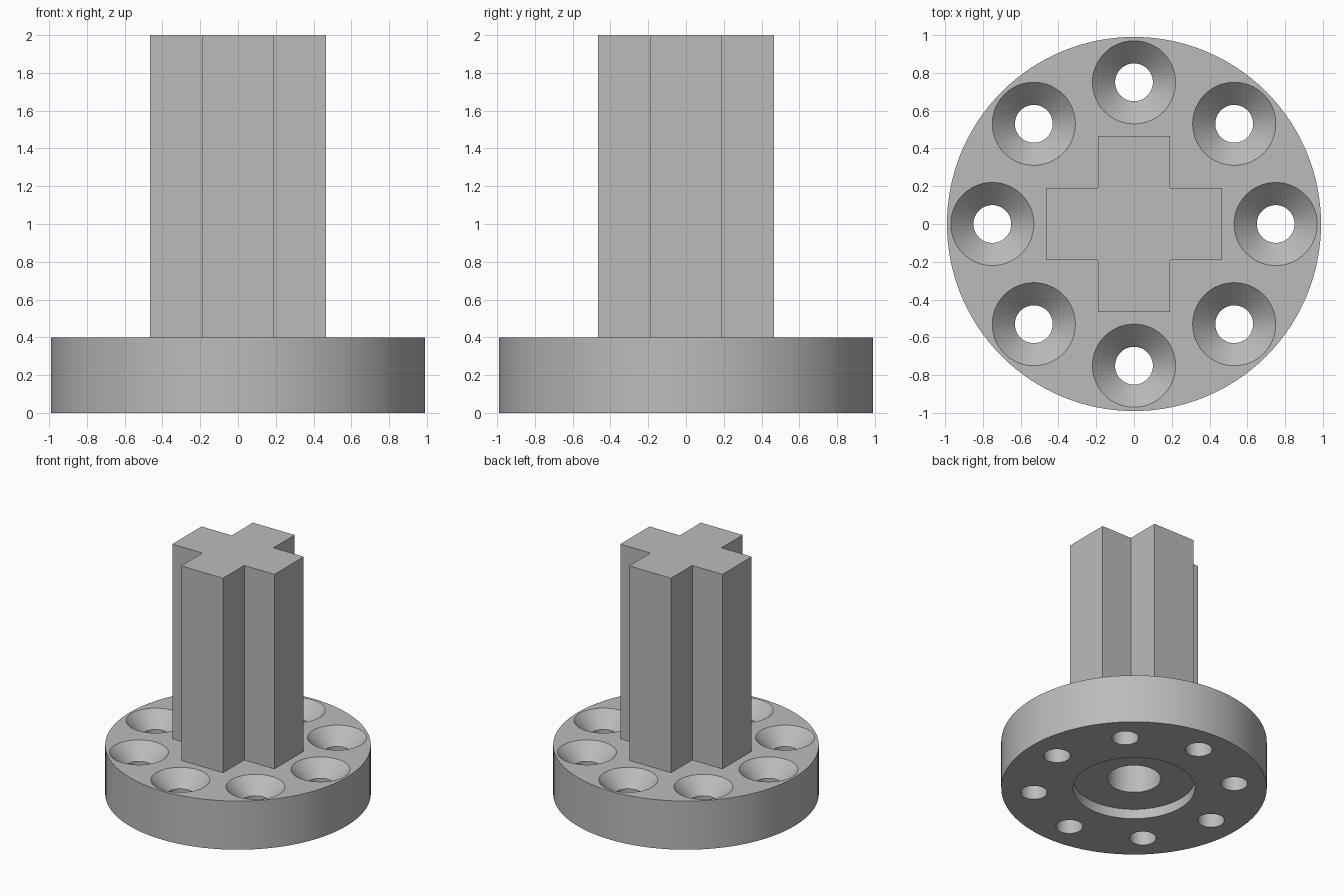
import bpy, bmesh, math
from mathutils import Matrix

cube = bpy.data.objects.get("Cube")
if cube:
    bpy.data.objects.remove(cube)

DISC_R, DISC_H, TOP = 0.99, 0.4, 2.0
ARM, HALF = 0.465, 0.19
HOLES, HOLE_RING = 8, 0.75

grey = bpy.data.materials.new("plain_grey")
grey.use_nodes = True
colour = (0.5, 0.5, 0.5, 1)
grey.diffuse_color = colour
grey.node_tree.nodes["Principled BSDF"].inputs["Base Color"].default_value = colour


def new_object(name, bm):
    bmesh.ops.recalc_face_normals(bm, faces=bm.faces)
    mesh = bpy.data.meshes.new(name)
    bm.to_mesh(mesh)
    bm.free()
    mesh.materials.append(grey)
    obj = bpy.data.objects.new(name, mesh)
    bpy.context.collection.objects.link(obj)
    return obj


def lathe(bm, profile, sides, place=Matrix()):
    """Closed solid of revolution from (radius, z) points."""
    rings = []
    for r, z in profile:
        angles = [math.tau * i / sides for i in range(sides)]
        rings.append([bm.verts.new(place @ Matrix.Rotation(a, 4, "Z") @ Matrix.Translation((r, 0, z)).translation)
                      for a in angles])
    for low, high in zip(rings, rings[1:]):
        for i in range(sides):
            j = (i + 1) % sides
            bm.faces.new((low[i], low[j], high[j], high[i]))
    bm.faces.new(rings[0][::-1])
    bm.faces.new(rings[-1])


def boolean(target, tool, operation):
    """Apply a boolean and discard the tool object."""
    tool.hide_render = True
    mod = target.modifiers.new(operation.lower(), "BOOLEAN")
    mod.operation, mod.solver, mod.object = operation, "EXACT", tool
    bpy.context.view_layer.objects.active = target
    bpy.ops.object.modifier_apply(modifier=mod.name)
    bpy.data.objects.remove(tool)


# Round base
bm = bmesh.new()
lathe(bm, [(DISC_R, 0), (DISC_R, DISC_H)], 128)
flange = new_object("flange_with_cross_post", bm)

# Cross-shaped post: one quarter outline turned four times, then extruded
bm = bmesh.new()
quarter = [(ARM, -HALF), (ARM, HALF), (HALF, HALF)]
outline = []
for k in range(4):
    turn = Matrix.Rotation(k * math.pi / 2, 4, "Z")
    for x, y in quarter:
        outline.append(bm.verts.new(turn @ Matrix.Translation((x, y, DISC_H / 2)).translation))
section = bm.faces.new(outline)
raised = bmesh.ops.extrude_face_region(bm, geom=[section])["geom"]
bmesh.ops.translate(bm, vec=(0, 0, TOP - DISC_H / 2),
                    verts=[v for v in raised if isinstance(v, bmesh.types.BMVert)])
boolean(flange, new_object("cross_post", bm), "UNION")

# Countersunk screw holes, with the cone carried on above the top face
bm = bmesh.new()
screw = [(0.1, -0.1), (0.1, DISC_H - 0.12), (0.22, DISC_H), (0.22, DISC_H + 0.1)]
for k in range(HOLES):
    place = Matrix.Rotation(math.tau * k / HOLES, 4, "Z") @ Matrix.Translation((HOLE_RING, 0, 0))
    lathe(bm, screw, 64, place)
boolean(flange, new_object("screw_hole_cutter", bm), "DIFFERENCE")

# Recess under the base with a central bore
bm = bmesh.new()
lathe(bm, [(0.455, -0.1), (0.455, 0.08), (0.2, 0.08), (0.2, 1.0)], 96)
boolean(flange, new_object("bore_cutter", bm), "DIFFERENCE")

# Smooth round walls, sharp edges kept
for obj in bpy.context.selected_objects:
    obj.select_set(False)
flange.select_set(True)
bpy.context.view_layer.objects.active = flange
bpy.ops.object.shade_smooth_by_angle(angle=math.radians(30))
